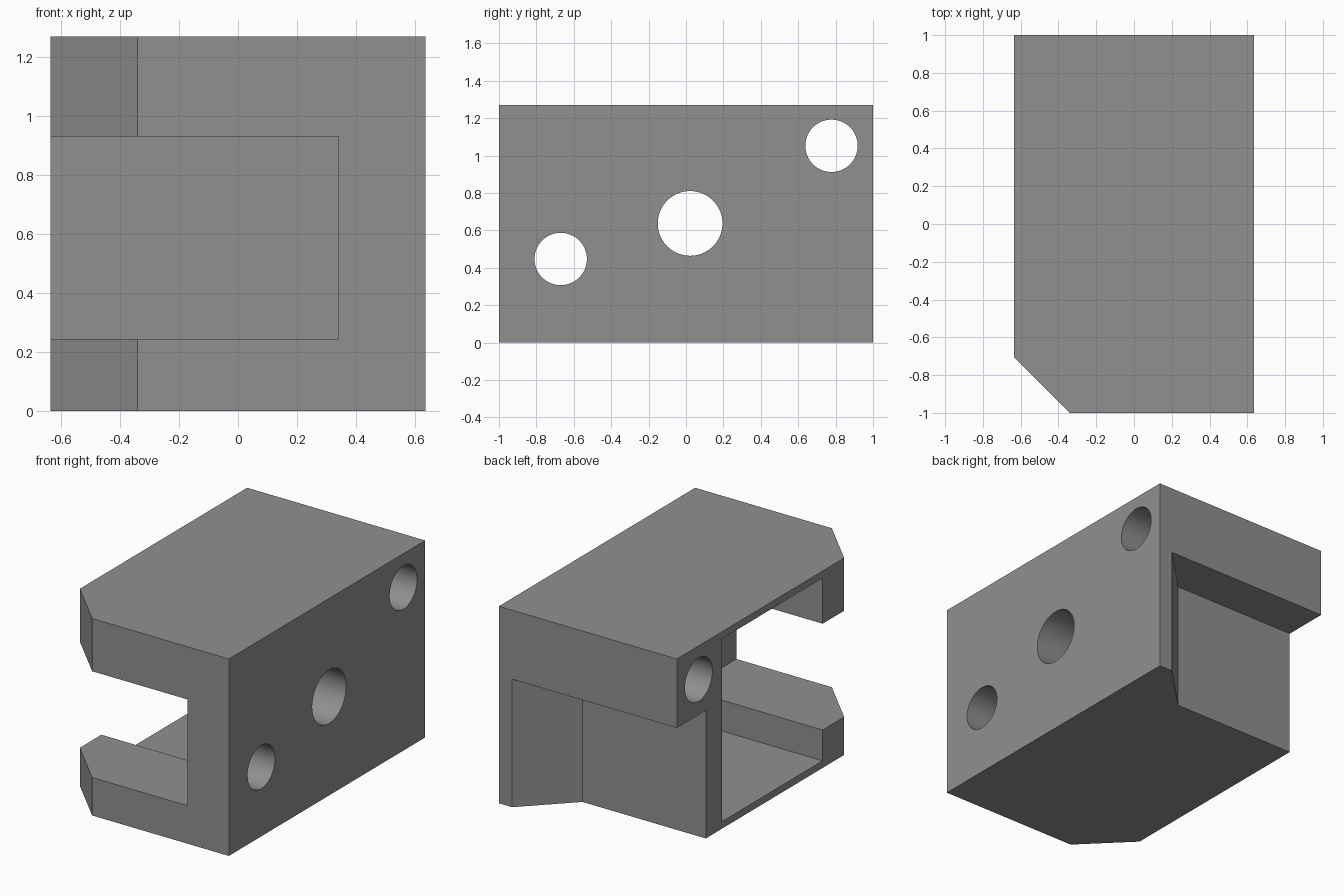
import bpy, bmesh, math
from mathutils import Matrix

if "Cube" in bpy.data.objects:
    bpy.data.objects.remove(bpy.data.objects["Cube"])

HX, HY, H = 0.635, 1.0, 1.27      # half width, half length, height
OVER = 0.1                        # cutter overshoot past the block

grey = bpy.data.materials.new("mid grey")
grey.diffuse_color = (0.28, 0.28, 0.28, 1)
grey.use_nodes = True
grey.node_tree.nodes["Principled BSDF"].inputs["Base Color"].default_value = grey.diffuse_color


def add_object(name, bm):
    bmesh.ops.recalc_face_normals(bm, faces=bm.faces)
    mesh = bpy.data.meshes.new(name)
    bm.to_mesh(mesh)
    bm.free()
    mesh.materials.append(grey)
    obj = bpy.data.objects.new(name, mesh)
    bpy.context.collection.objects.link(obj)
    return obj


def prism(name, outline, z0, z1):
    """Extrude a plan outline from z0 up to z1."""
    bm = bmesh.new()
    face = bm.faces.new([bm.verts.new((x, y, z0)) for x, y in outline])
    ext = bmesh.ops.extrude_face_region(bm, geom=[face])["geom"]
    top = [v for v in ext if isinstance(v, bmesh.types.BMVert)]
    bmesh.ops.translate(bm, verts=top, vec=(0, 0, z1 - z0))
    return add_object(name, bm)


def rect(x0, x1, y0, y1):
    return [(x0, y0), (x1, y0), (x1, y1), (x0, y1)]


def bore(name, y, z, r):
    """Round cutter running across the block along x."""
    bm = bmesh.new()
    bmesh.ops.create_cone(
        bm, cap_ends=True, segments=64, radius1=r, radius2=r,
        depth=2 * (HX + OVER),
        matrix=Matrix.Translation((0, y, z)) @ Matrix.Rotation(math.pi / 2, 4, "Y"))
    return add_object(name, bm)


# Block with one chamfered front corner
block = prism("bracket_block", [(-0.34, -HY), (HX, -HY), (HX, HY), (-HX, HY), (-HX, -0.705)], 0, H)

left = -HX - OVER
cutters = [
    # Slot open to the front and left
    prism("front_slot_cutter", rect(left, 0.34, -HY - OVER, 0.0), 0.245, 0.93),
    # Taller pocket open to the left
    prism("side_pocket_cutter", rect(left, 0.34, -0.485, 0.54), 0.046, 1.224),
    # Rear notch below the upper ledge, with a slanted inner end
    prism("rear_notch_cutter",
          [(left, 0.705), (0.245, 0.705), (0.54, HY), (0.54, HY + OVER), (left, HY + OVER)],
          -OVER, 0.825),
    # Cross holes
    bore("front_hole_cutter", -0.67, 0.447, 0.14),
    bore("middle_hole_cutter", 0.022, 0.637, 0.173),
    bore("rear_hole_cutter", 0.778, 1.052, 0.14),
]

bpy.context.view_layer.objects.active = block
block.select_set(True)
for cutter in cutters:
    mod = block.modifiers.new(cutter.name, "BOOLEAN")
    mod.operation, mod.solver, mod.object = "DIFFERENCE", "EXACT", cutter
    bpy.ops.object.modifier_apply(modifier=mod.name)
    bpy.data.objects.remove(cutter)

# Smooth bores, crisp edges elsewhere
bpy.ops.object.shade_smooth_by_angle(angle=math.radians(30))
